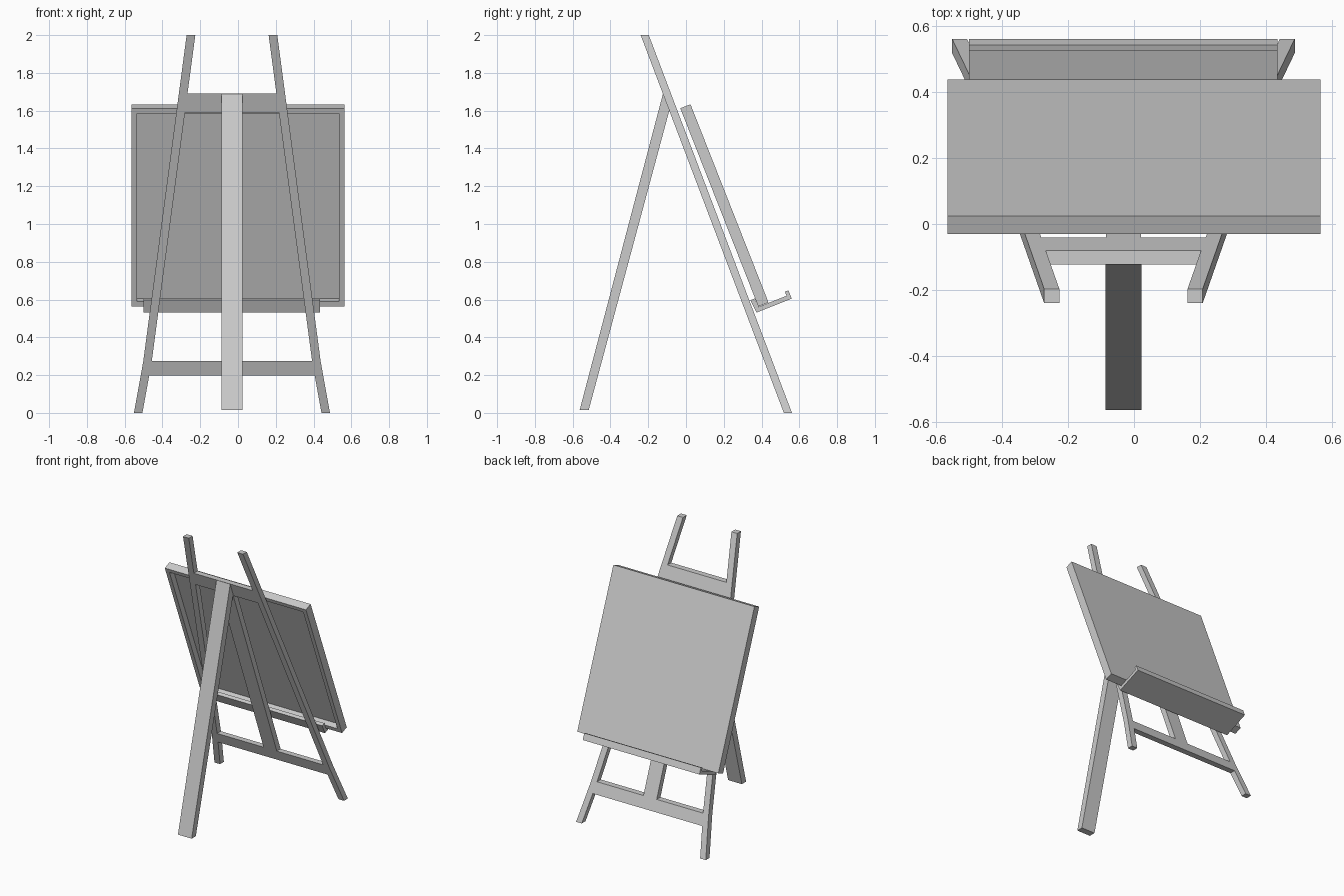
import bpy, bmesh
from mathutils import Vector

if "Cube" in bpy.data.objects:
    bpy.data.objects.remove(bpy.data.objects["Cube"])

CX = -0.032                      # centre line of the stand


def loft(name, a, b):
    """Solid between two matching polygon loops."""
    bm = bmesh.new()
    va = [bm.verts.new(p) for p in a]
    vb = [bm.verts.new(p) for p in b]
    n = len(a)
    bm.faces.new(va)
    bm.faces.new(vb[::-1])
    for i in range(n):
        j = (i + 1) % n
        bm.faces.new((va[j], va[i], vb[i], vb[j]))
    bmesh.ops.recalc_face_normals(bm, faces=bm.faces)
    me = bpy.data.meshes.new(name)
    bm.to_mesh(me)
    bm.free()
    ob = bpy.data.objects.new(name, me)
    bpy.context.collection.objects.link(ob)
    return ob


def frame_part(name, xz, side=1):
    """Front outline (x from the centre line, z) laid in the leaning frame."""
    def layer(t):
        return [(CX + side * x, -0.24 + (2 - z) * 0.379 + t, z) for x, z in xz]
    return loft(name, layer(0), layer(0.043))


def side_part(name, yz, x0, x1):
    """Side outline (y, z) extruded along x."""
    return loft(name, [(x0, y, z) for y, z in yz], [(x1, y, z) for y, z in yz])


# Splayed front legs with a slight kink at the lower rail
leg = [(0.194, 2), (0.24, 2), (0.47, 0.27), (0.519, 0),
       (0.474, 0), (0.425, 0.27)]
for s, tag in ((-1, "left"), (1, "right")):
    frame_part("front_leg_" + tag, leg, s)

# Rails and centre bar of the frame
frame_part("top_rail", [(-0.24, 1.69), (0.24, 1.69), (0.252, 1.59), (-0.252, 1.59)])
frame_part("lower_rail", [(-0.43, 0.275), (0.43, 0.275), (0.444, 0.197), (-0.444, 0.197)])
frame_part("centre_bar", [(-0.053, 1.6), (0.053, 1.6), (0.053, 0.27), (-0.053, 0.27)])

# Rear prop leg
side_part("rear_leg", [(-0.563, 0.015), (-0.515, 0.015), (-0.088, 1.602), (-0.122, 1.689)],
          CX - 0.055, CX + 0.055)

# Tray: L-shaped ledge with a front lip, square to the leaning frame
u, n = Vector((0.928, 0.371)), Vector((-0.371, 0.928))
tray = [(0, 0), (0.2, 0), (0.2, 0.047), (0.18, 0.047), (0.18, 0.024),
        (0.02, 0.024), (0.02, 0.073), (-0.006, 0.073)]
side_part("tray", [Vector((0.374, 0.531)) + u * a + n * b for a, b in tray],
          CX - 0.467, CX + 0.467)

# Canvas: block with a recessed back
up = Vector((0, -0.413, 1.049)).normalized()
out = Vector((0, up.z, -up.y))
base = Vector((0, 0.383, 0.563))
H, W, T = 1.128, 0.565, 0.058


def rect(w, lo, hi, d):
    return [base + Vector((x, 0, 0)) + up * h + out * d
            for x, h in ((-w, lo), (w, lo), (w, hi), (-w, hi))]


canvas = loft("canvas", rect(W, 0, H, 0), rect(W, 0, H, T))
bm = bmesh.new()
bm.from_mesh(canvas.data)
back = min(bm.faces, key=lambda f: f.normal.dot(out))
bmesh.ops.inset_region(bm, faces=[back], thickness=0.042)
inner = min(bm.faces, key=lambda f: (f.normal.dot(out) > -0.9, -f.calc_area()))
# push the inset face forward to hollow the back, leaving walls behind it
bmesh.ops.translate(bm, verts=bmesh.ops.extrude_discrete_faces(bm, faces=[inner])["faces"][0].verts,
                    vec=out * 0.042)
bm.to_mesh(canvas.data)
bm.free()
